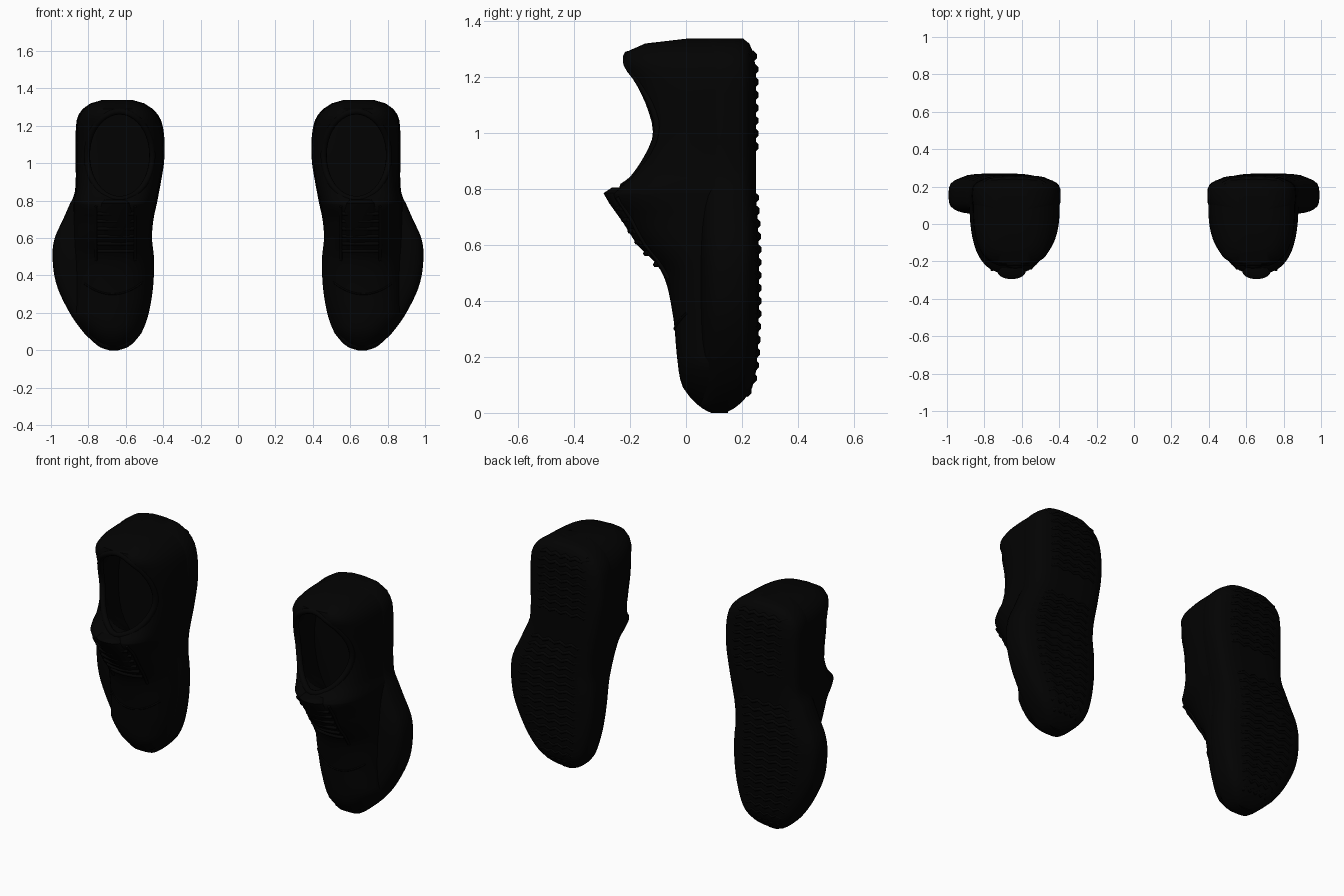
import bpy, bmesh, math

old = bpy.data.objects.get("Cube")
if old:
    bpy.data.objects.remove(old, do_unlink=True)

black = bpy.data.materials.new("matte black")
black.use_nodes = True
colour = (0.0008, 0.0008, 0.0008, 1)
black.diffuse_color = colour
black.node_tree.nodes["Principled BSDF"].inputs["Base Color"].default_value = colour

# Stations from toe to heel: height, inner x, outer x, instep y, sole y
STATIONS = [
    (0.0, .64, .69, .09, .14), (.015, .592, .735, .06, .17),
    (.05, .55, .78, .02, .21), (.1, .512, .83, -.015, .24),
    (.2, .477, .9, -.032, .255), (.35, .453, .97, -.047, .26),
    (.5, .45, .992, -.085, .26), (.6, .46, .98, -.165, .26),
    (.7, .452, .935, -.225, .255), (.78, .435, .9, -.265, .25),
    (.83, .425, .876, -.205, .25), (.9, .412, .868, -.172, .25),
    (1.0, .396, .868, -.155, .25), (1.1, .392, .868, -.175, .25),
    (1.2, .403, .866, -.205, .25), (1.26, .428, .852, -.225, .245),
    (1.315, .49, .8, -.17, .23), (1.337, .56, .73, .0, .205),
]
SEAM = .15
TOE_TO_HEEL = sorted([i * .03 for i in range(45)] + [.007, .015, .045, .785, 1.337])


def station(z):
    """Smooth curve through the stations, read at a height."""
    k = max(i for i, s in enumerate(STATIONS[:-1]) if i == 0 or s[0] <= z)

    def slope(i, c):
        lo, hi = STATIONS[max(i - 1, 0)], STATIONS[min(i + 1, len(STATIONS) - 1)]
        return (hi[c] - lo[c]) / (hi[0] - lo[0])
    a, b = STATIONS[k], STATIONS[k + 1]
    h = b[0] - a[0]
    t = (z - a[0]) / h
    s = t * t * (3 - 2 * t)
    return [a[c] + (b[c] - a[c]) * s
            + h * t * (1 - t) * ((1 - t) * slope(k, c) - t * slope(k + 1, c))
            for c in range(1, 5)]


def squareness(z):
    """Domed forefoot, boxier heel walls."""
    return .9 if z < .7 else max(.6, .9 - (z - .7) * 2)


def upper_width(z):
    """The upper stays inside the flared edge of the sole."""
    x0, x1 = station(z)[:2]
    x1 = min(x1, .885)
    return (x0 + x1) / 2, (x1 - x0) / 2 - .005


def surface_y(x, z):
    cx, hw = upper_width(z)
    u = min(1, abs(x - cx) / hw)
    p = squareness(z)
    return SEAM - (SEAM - station(z)[2]) * (1 - u ** (2 / p)) ** (p / 2)


def power(v, p):
    return math.copysign(abs(v) ** p, v)


def finish(ob, mirror=True):
    ob.data.materials.append(black)
    if mirror:
        m = ob.modifiers.new("other shoe", "MIRROR")
        m.use_mirror_merge = False
    return ob


def loft(name, rings, mirror=True):
    """Skin closed rings and cap both ends."""
    bm = bmesh.new()
    rows = [[bm.verts.new(p) for p in ring] for ring in rings]
    n = len(rows[0])
    for a, b in zip(rows, rows[1:]):
        for i in range(n):
            j = (i + 1) % n
            bm.faces.new((a[i], a[j], b[j], b[i]))
    bm.faces.new(rows[0])
    bm.faces.new(rows[-1])
    bmesh.ops.recalc_face_normals(bm, faces=bm.faces)
    me = bpy.data.meshes.new(name)
    bm.to_mesh(me)
    bm.free()
    ob = bpy.data.objects.new(name, me)
    bpy.context.collection.objects.link(ob)
    return finish(ob, mirror)


def smooth(ob):
    bpy.ops.object.select_all(action="DESELECT")
    ob.select_set(True)
    bpy.context.view_layer.objects.active = ob
    bpy.ops.object.shade_smooth_by_angle(angle=math.radians(40))


def cords(name, paths, radius, sides=1, cyclic=False):
    """Tubes along several paths in one object."""
    cu = bpy.data.curves.new(name, "CURVE")
    cu.dimensions = "3D"
    cu.bevel_depth = radius
    cu.bevel_resolution = sides
    cu.use_fill_caps = True
    for path in paths:
        sp = cu.splines.new("POLY")
        sp.points.add(len(path) - 1)
        sp.use_cyclic_u = cyclic
        for pt, co in zip(sp.points, path):
            pt.co = (*co, 1)
    ob = bpy.data.objects.new(name, cu)
    bpy.context.collection.objects.link(ob)
    return finish(ob)


# Upper: domed sections stacked from toe to heel
rings = []
for z in TOE_TO_HEEL:
    cx, hw = upper_width(z)
    top, p = station(z)[2], squareness(z)
    rings.append([(cx + hw * power(math.cos(a), p),
                   SEAM - (SEAM - top) * max(0, math.sin(a)) ** p, z)
                  for a in (math.pi * i / 28 for i in range(29))])
upper = loft("shoe_upper", rings, mirror=False)

# Foot opening, wider inside than at the collar: y, low z, high z, half width
rings = []
for y, low, high, hw in [(-.5, .81, 1.275, .17), (-.15, .81, 1.275, .17),
                         (-.05, .74, 1.295, .19), (.12, .6, 1.29, .185)]:
    rings.append([(.633 + hw * math.cos(a), y, (low + high) / 2 + (high - low) / 2 * math.sin(a))
                  for a in (math.tau * i / 32 for i in range(32))])
cutter = loft("opening_cutter", rings, mirror=False)
cutter.hide_render = True
cut = upper.modifiers.new("opening", "BOOLEAN")
cut.operation = "DIFFERENCE"
cut.solver = "EXACT"
cut.object = cutter
smooth(upper)
bpy.ops.object.modifier_apply(modifier="opening")
bpy.data.objects.remove(cutter, do_unlink=True)
upper.modifiers.new("other shoe", "MIRROR").use_mirror_merge = False

# Sole slab with rounded sections
rings = []
for z in TOE_TO_HEEL:
    x0, x1, top, back = station(z)
    front = max(.05, top)
    rings.append([((x0 + x1) / 2 + (x1 - x0) / 2 * power(math.cos(a), .58),
                   (front + back) / 2 + (back - front) / 2 * power(math.sin(a), .58), z)
                  for a in (math.tau * i / 32 for i in range(32))])
smooth(loft("sole", rings))

# Zigzag tread bars on forefoot and heel, bending up at the sole edges
bars = []
for k in range(27):
    z = .07 + k * .046
    if .78 < z < .9:
        continue
    x0, x1, _, back = station(z)
    mid, half = (x0 + x1) / 2, (x1 - x0) / 2 - .02
    bars.append([(mid + half * u, back - .004 - .06 * abs(u) ** 5, z + .016 * (i % 2))
                 for i, u in enumerate(j / 6 - 1 for j in range(13))])
cords("tread_bars", bars, .013, sides=0)

# Padded collar around the opening
rim = []
for i in range(40):
    a = math.tau * i / 40
    x, z = .633 + .175 * math.cos(a), 1.042 + .235 * math.sin(a)
    rim.append((x, surface_y(x, z) + .014, z))
cords("collar", [rim], .017, sides=2, cyclic=True)

# Tongue rising from the lacing to a blunt free tip
rings = []
for z, y, hw in [(.52, -.07, .07), (.6, -.155, .08), (.68, -.205, .085),
                 (.75, -.255, .085), (.785, -.275, .075), (.805, -.245, .06)]:
    rings.append([(.655 + hw * math.cos(a), y + .02 - .04 * math.sin(a), z)
                  for a in (math.tau * i / 16 for i in range(16))])
smooth(loft("tongue", rings))

# Laces and eyelet edges
laces, edges = [], []
for k in range(6):
    z = .53 + k * .04
    laces.append([(x, surface_y(x, z) - .004, z) for x in (.56, .6, .655, .71, .75)])
for x in (.55, .76):
    edges.append([(x, surface_y(x, z) - .002, z) for z in (.48, .55, .6, .65, .7, .77)])
cords("laces", laces, .01)
cords("eyelet_edges", edges, .008)

# Toe cap seam
seam = []
for i in range(21):
    x = .51 + .31 * i / 20
    z = .3 + .1 * ((x - .67) / .2) ** 2
    seam.append((x, surface_y(x, z), z))
cords("toe_cap_seam", [seam], .005)
